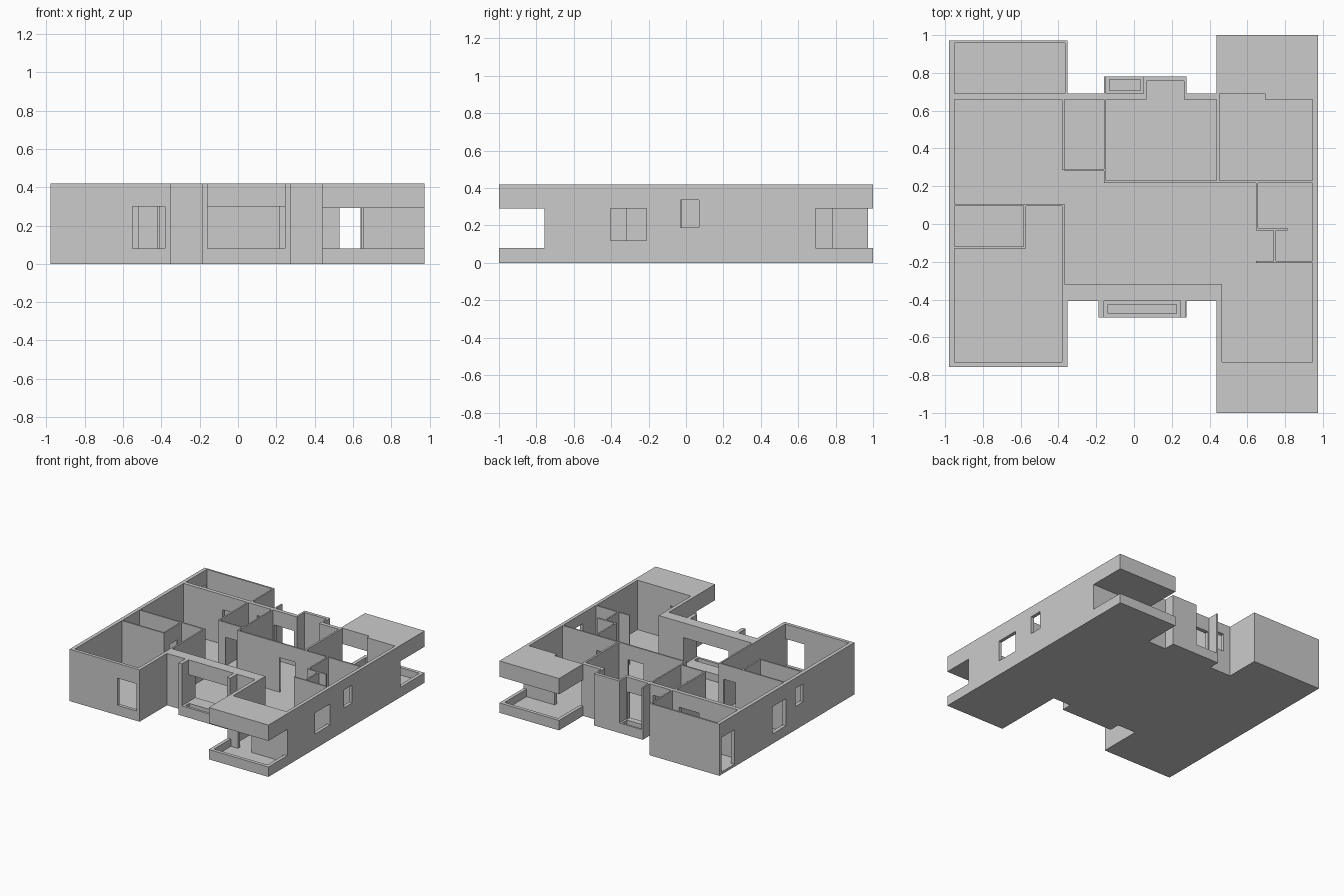
import bpy, bmesh

if "Cube" in bpy.data.objects:
    bpy.data.objects.remove(bpy.data.objects["Cube"])

H, F = 0.42, 0.02          # wall top, floor thickness
DOOR = (F, 0.30)           # door opening heights
WIN = (0.08, 0.30)         # large window heights
HIGH = (0.19, 0.335)       # small bathroom window heights


def add_box(bm, x0, x1, y0, y1, z0, z1):
    r = bmesh.ops.create_cube(bm, size=1)
    for v in r["verts"]:
        v.co.x = x0 if v.co.x < 0 else x1
        v.co.y = y0 if v.co.y < 0 else y1
        v.co.z = z0 if v.co.z < 0 else z1


def finish(name, bm):
    me = bpy.data.meshes.new(name)
    bm.to_mesh(me)
    bm.free()
    ob = bpy.data.objects.new(name, me)
    bpy.context.collection.objects.link(ob)


def boxes(name, *dims):
    bm = bmesh.new()
    for d in dims:
        add_box(bm, *d)
    finish(name, bm)


def wall(name, x0, x1, y0, y1, *openings):
    """Wall along its longer side; each opening is (start, end, (bottom, top))."""
    bm = bmesh.new()
    along_x = (x1 - x0) > (y1 - y0)
    a, end = (x0, x1) if along_x else (y0, y1)

    def piece(s, e, z0, z1):
        if e - s > 1e-5 and z1 - z0 > 1e-5:
            if along_x:
                add_box(bm, s, e, y0, y1, z0, z1)
            else:
                add_box(bm, x0, x1, s, e, z0, z1)

    for s, e, (z0, z1) in sorted(openings):
        piece(a, s, F, H)
        piece(s, e, F, z0)
        piece(s, e, z1, H)
        a = e
    piece(a, end, F, H)
    finish(name, bm)


def tray(name, x0, x1, y0, y1, top, t):
    """Low rim around a planter or porch."""
    boxes(name, (x0, x1, y0, y0 + t, F, top), (x0, x1, y1 - t, y1, F, top),
          (x0, x0 + t, y0 + t, y1 - t, F, top), (x1 - t, x1, y0 + t, y1 - t, F, top))


# Floor slab over the whole footprint
boxes("floor_slab",
      (-0.98, -0.352, -0.757, 0.972, 0, F), (-0.352, 0.438, -0.407, 0.692, 0, F),
      (0.438, 0.973, -1, 1, 0, F), (-0.188, 0.277, -0.494, -0.407, 0, F),
      (-0.16, 0.277, 0.692, 0.782, 0, F))

# Left wing outer walls
wall("left_outer_wall", -0.98, -0.95, -0.757, 0.972,
     (0.78, 0.945, DOOR), (0.12, 0.29, WIN), (-0.10, 0.0, HIGH))
wall("left_front_wall", -0.95, -0.352, -0.757, -0.73, (-0.55, -0.38, WIN))
wall("left_back_wall", -0.95, -0.352, 0.958, 0.972)
wall("back_room_side_wall", -0.364, -0.352, 0.692, 0.958)
wall("left_rooms_back_wall", -0.95, -0.352, 0.66, 0.692, (-0.60, -0.42, DOOR))
wall("front_bedroom_side_wall", -0.38, -0.352, -0.73, -0.317)

# Left wing partitions
wall("bedroom_divider", -0.95, -0.367, 0.094, 0.106, (-0.52, -0.41, DOOR))
wall("bedroom_hall_wall", -0.38, -0.367, -0.317, 0.094)
wall("left_bath_front_wall", -0.95, -0.572, -0.13, -0.118)
wall("left_bath_side_wall", -0.584, -0.572, -0.118, 0.094, (-0.06, 0.04, DOOR))

# Middle front wall, fins and planter
wall("middle_front_wall", -0.352, 0.438, -0.407, -0.317, (-0.16, 0.246, WIN))
for side, x in (("left", -0.188), ("right", 0.246)):
    boxes("front_fin_" + side, (x, x + 0.03, -0.494, -0.407, F, H))
tray("front_planter", -0.158, 0.246, -0.494, -0.407, 0.08, 0.02)

# Middle back wall, bay and planter
wall("middle_back_wall", -0.352, 0.066, 0.66, 0.692,
     (-0.29, -0.19, HIGH), (-0.14, 0.04, WIN))
wall("back_wall_right_of_bay", 0.264, 0.438, 0.66, 0.692)
boxes("bay_walls", (0.05, 0.066, 0.692, 0.756, F, H),
      (0.264, 0.277, 0.692, 0.756, F, H), (0.05, 0.277, 0.756, 0.782, F, H))
boxes("back_fin", (-0.16, -0.147, 0.692, 0.782, F, H))
tray("back_planter", -0.147, 0.05, 0.692, 0.782, 0.08, 0.016)

# Middle partitions
wall("middle_bath_left_wall", -0.38, -0.367, 0.285, 0.66)
wall("middle_bath_front_wall", -0.367, -0.16, 0.28, 0.292, (-0.31, -0.21, DOOR))
wall("middle_bath_right_wall", -0.16, -0.148, 0.218, 0.66)
wall("hall_back_wall", -0.148, 0.945, 0.218, 0.23,
     (0.22, 0.36, DOOR), (0.53, 0.64, DOOR))
wall("kitchen_bedroom_wall", 0.438, 0.453, 0.23, 0.692)

# Right wing outer walls
wall("right_outer_wall", 0.945, 0.973, -0.757, 0.692,
     (-0.405, -0.21, (0.12, 0.29)), (-0.03, 0.07, HIGH))
wall("right_front_wall", 0.438, 0.945, -0.757, -0.73, (0.53, 0.652, (F, 0.292)))
wall("right_side_wall", 0.438, 0.467, -0.73, -0.317)
wall("right_back_wall", 0.693, 0.945, 0.66, 0.692)

# Right bathroom partitions
wall("right_bath_side_wall", 0.645, 0.657, -0.035, 0.218)
wall("right_bath_front_wall", 0.657, 0.812, -0.035, -0.022)
wall("right_closet_wall", 0.739, 0.751, -0.195, -0.035)
wall("living_room_wall", 0.645, 0.945, -0.207, -0.195)

# Porches: roof slab over a low rim
for side, y0, y1 in (("front", -1, -0.757), ("back", 0.692, 1)):
    boxes(side + "_porch_roof", (0.438, 0.973, y0, y1, 0.292, H))
    outer = (y0, y0 + 0.028) if side == "front" else (y1 - 0.028, y1)
    boxes(side + "_porch_rim", (0.438, 0.973, *outer, F, 0.08),
          (0.438, 0.466, y0, y1, F, 0.08), (0.945, 0.973, y0, y1, F, 0.08))
